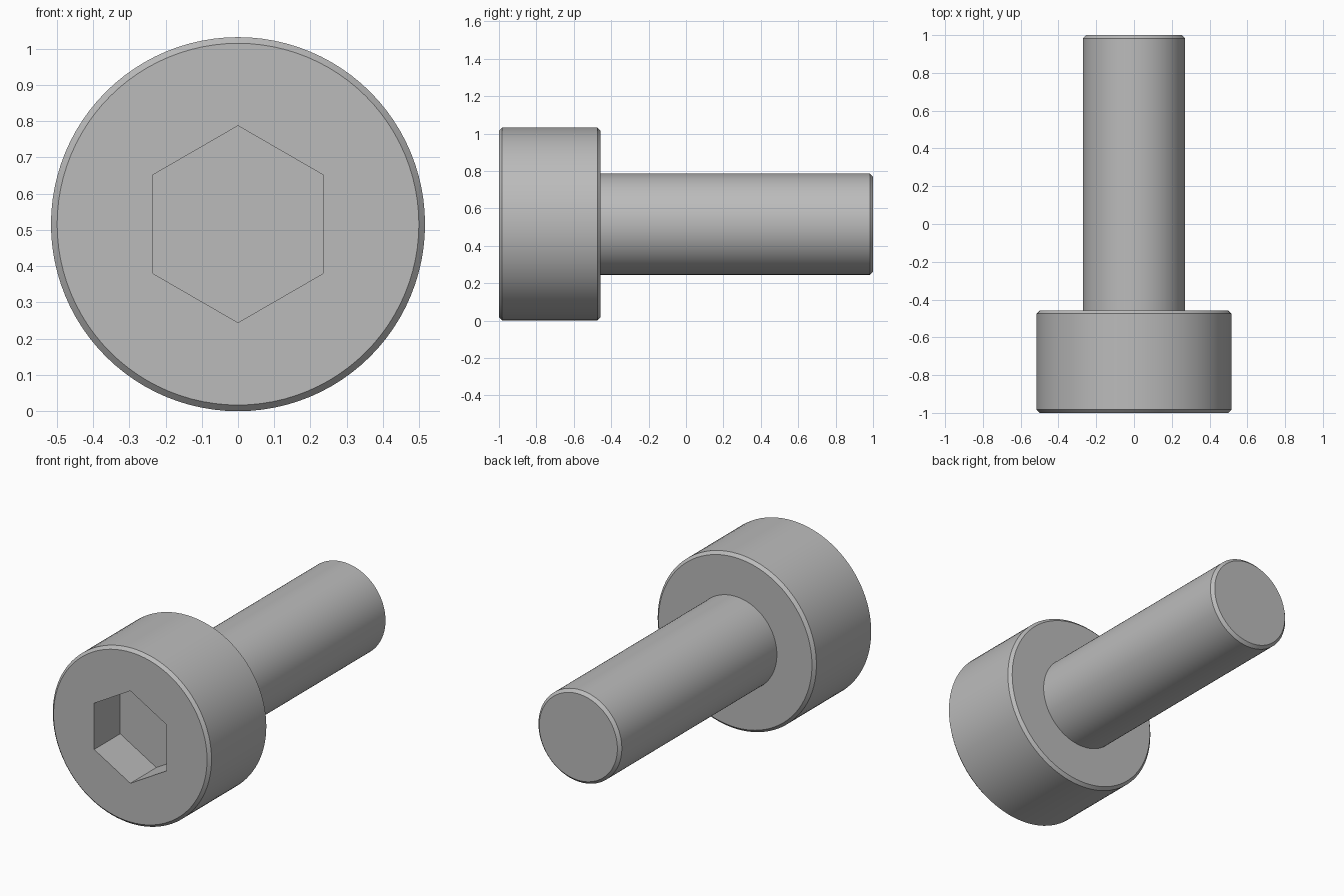
import bpy
import bmesh
from math import cos, sin, pi, radians

SEGMENTS = 96            # multiple of 6 so the hexagon corners are exact
HEAD_R, SHANK_R = 0.516, 0.271
HEX_R = 0.2715           # centre to corner
CHAMFER = 0.017
FRONT, SEAT, TIP = -1.0, -0.457, 1.0
SOCKET_DEPTH = 0.242

if "Cube" in bpy.data.objects:
    bpy.data.objects.remove(bpy.data.objects["Cube"])

steel = bpy.data.materials.new("grey steel")
steel.use_nodes = True
colour = (0.5, 0.5, 0.5, 1)
steel.diffuse_color = colour
steel.node_tree.nodes["Principled BSDF"].inputs["Base Color"].default_value = colour


def circle(radius):
    return lambda angle: radius


def hexagon(corner_radius):
    # corners point up and down, flats face left and right
    apothem = corner_radius * cos(pi / 6)
    return lambda a: apothem / cos((a + pi / 6) % (pi / 3) - pi / 6)


def loft(name, sections):
    """Skin (outline, y) sections along y and cap both ends."""
    bm = bmesh.new()
    rings = []
    for outline, y in sections:
        ring = []
        for i in range(SEGMENTS):
            a = 2 * pi * i / SEGMENTS
            r = outline(a)
            ring.append(bm.verts.new((r * cos(a), y, HEAD_R + r * sin(a))))
        rings.append(ring)
    for near, far in zip(rings, rings[1:]):
        for i in range(SEGMENTS):
            j = (i + 1) % SEGMENTS
            bm.faces.new((near[i], near[j], far[j], far[i]))
    bm.faces.new(rings[0])
    bm.faces.new(rings[-1])
    bmesh.ops.recalc_face_normals(bm, faces=bm.faces)

    mesh = bpy.data.meshes.new(name)
    bm.to_mesh(mesh)
    bm.free()
    mesh.materials.append(steel)
    obj = bpy.data.objects.new(name, mesh)
    bpy.context.collection.objects.link(obj)
    bpy.ops.object.select_all(action='DESELECT')
    obj.select_set(True)
    bpy.context.view_layer.objects.active = obj
    bpy.ops.object.shade_smooth_by_angle(angle=radians(30))
    return obj


# Head: socket floor, socket rim, front chamfer, side, rear chamfer
loft("socket_head", [
    (hexagon(HEX_R), FRONT + SOCKET_DEPTH),
    (hexagon(HEX_R), FRONT),
    (circle(HEAD_R - CHAMFER), FRONT),
    (circle(HEAD_R), FRONT + CHAMFER),
    (circle(HEAD_R), SEAT - CHAMFER),
    (circle(HEAD_R - CHAMFER), SEAT),
])

# Shank: plain cylinder set into the head, with a chamfered tip
loft("shank", [
    (circle(SHANK_R), SEAT - 0.02),
    (circle(SHANK_R), TIP - CHAMFER),
    (circle(SHANK_R - CHAMFER), TIP),
])
